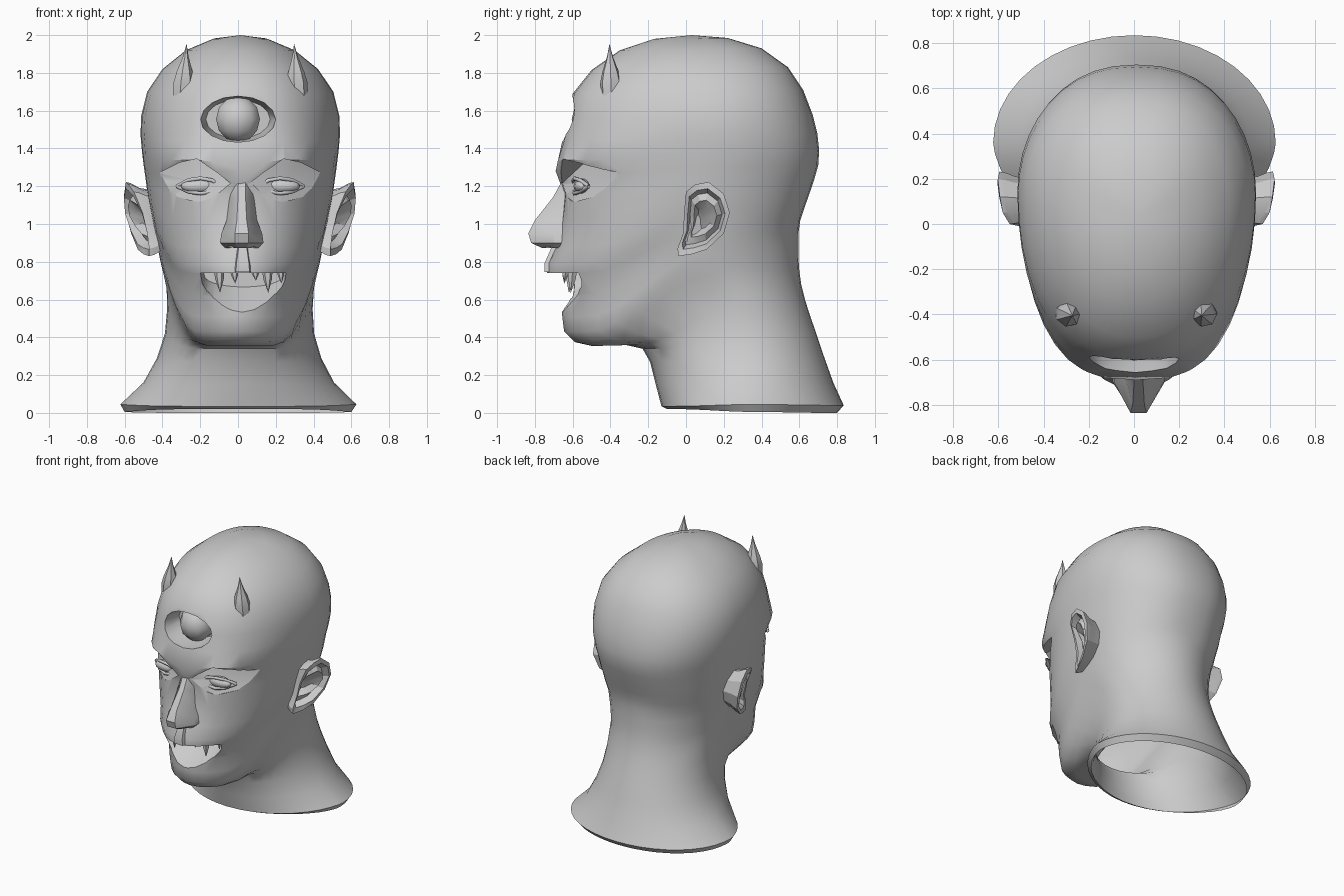
import bpy, bmesh, math
from mathutils import Vector

cube = bpy.data.objects.get("Cube")
if cube:
    bpy.data.objects.remove(cube, do_unlink=True)

GREY = bpy.data.materials.new("clay grey")
GREY.use_nodes = True
GREY.diffuse_color = (0.6, 0.6, 0.6, 1)
GREY.node_tree.nodes["Principled BSDF"].inputs["Base Color"].default_value = (0.6, 0.6, 0.6, 1)
CX = 0.012  # the head leans slightly off the centre line


def smooth(ob, angle=38):
    bpy.ops.object.select_all(action='DESELECT')
    ob.select_set(True)
    bpy.context.view_layer.objects.active = ob
    bpy.ops.object.shade_smooth_by_angle(angle=math.radians(angle))


def loft(name, rings, end=None, angle=38):
    """Skin equal-length rings and close both ends with a fan."""
    bm = bmesh.new()
    rows = [[bm.verts.new(p) for p in r] for r in rings]
    n = len(rows[0])
    for a, b in zip(rows, rows[1:]):
        for i in range(n):
            j = (i + 1) % n
            bm.faces.new((a[i], a[j], b[j], b[i]))
    for row, centre in ((rows[0], None), (rows[-1], end)):
        c = bm.verts.new(centre or sum((v.co for v in row), Vector()) / n)
        for i in range(n):
            bm.faces.new((row[i], row[(i + 1) % n], c))
    bmesh.ops.recalc_face_normals(bm, faces=bm.faces)
    me = bpy.data.meshes.new(name)
    bm.to_mesh(me)
    bm.free()
    me.materials.append(GREY)
    ob = bpy.data.objects.new(name, me)
    bpy.context.collection.objects.link(ob)
    smooth(ob, angle)
    return ob


def carve(ob, cutter):
    mod = ob.modifiers.new("carve", 'BOOLEAN')
    mod.operation, mod.solver, mod.object = 'DIFFERENCE', 'EXACT', cutter
    bpy.context.view_layer.objects.active = ob
    bpy.ops.object.modifier_apply(modifier=mod.name)
    bpy.data.objects.remove(cutter, do_unlink=True)


def spike(name, base, tip, steps, sides=7):
    """Spike from base to tip; steps are (fraction, radius)."""
    base, tip = Vector(base), Vector(tip)
    rings = [[base.lerp(tip, f) + Vector((r * math.cos(k * math.tau / sides),
                                          r * math.sin(k * math.tau / sides), 0))
              for k in range(sides)] for f, r in steps]
    return loft(name, rings, end=tip, angle=25)


# Head and neck: front line (y, z), back line (y, z), side line (x, y, z)
FRONT = [(-.10, .02), (-.13, .035), (-.16, .15), (-.19, .27), (-.23, .34), (-.32, .36),
         (-.50, .355), (-.59, .375), (-.645, .43), (-.655, .51), (-.66, .62), (-.735, .74),
         (-.735, .79), (-.69, .88), (-.66, 1.02), (-.645, 1.16), (-.66, 1.26), (-.69, 1.34),
         (-.655, 1.44), (-.625, 1.56), (-.60, 1.69), (-.50, 1.815), (-.35, 1.92), (-.17, 1.98)]
BACK = [(.80, 0), (.835, .04), (.78, .16), (.73, .30), (.69, .42), (.655, .52),
        (.63, .60), (.61, .68), (.60, .75), (.595, .82), (.595, .88), (.595, .95),
        (.605, 1.02), (.625, 1.08), (.65, 1.15), (.68, 1.24), (.70, 1.31), (.705, 1.39),
        (.695, 1.48), (.67, 1.58), (.62, 1.71), (.54, 1.83), (.40, 1.93), (.22, 1.985)]
SIDE = [(.60, .36, .005), (.625, .36, .045), (.505, .34, .16), (.435, .33, .29), (.395, .30, .42),
        (.385, .25, .55), (.39, .20, .66), (.405, .13, .73), (.42, .10, .79), (.43, .10, .84),
        (.44, .10, .89), (.455, .10, .96), (.465, .10, 1.02), (.475, .10, 1.08), (.49, .10, 1.15),
        (.50, .10, 1.23), (.51, .12, 1.30), (.52, .14, 1.38), (.528, .14, 1.47), (.525, .13, 1.57),
        (.493, .12, 1.70), (.412, .08, 1.82), (.288, .05, 1.92), (.145, .03, 1.98)]
# Above 1 narrows the front of a ring, below 1 squares it
TAPER = [1.25, 1.25, 1.15, 1.05, 1, 1.15, 1.3, 1.35, 1.35, 1.3, 1.3, 1.3, 1.15, 1, .88, .82,
         .8, .68, .72, .78, .85, .9, 1, 1]


def head_ring(i, n=40):
    (fy, fz), (by, bz), (w, sy, sz) = FRONT[i], BACK[i], SIDE[i]
    plateau = .9 if i < 8 else .82 if i < 11 else .75
    pts = []
    for k in range(n):
        t = math.tau * k / n
        s, c = math.sin(t), math.cos(t)
        if c > 0:
            ey, ez, px, py = fy, fz, min(1, TAPER[i]), max(1, TAPER[i])
        else:
            ey, ez, px, py = by, bz, (1 if i < 12 else .87), 1
        x = math.copysign(w * abs(s) ** px, s)
        g = abs(c) ** py
        f = min(1, g / plateau)
        f = f * f * (3 - 2 * f)
        z = sz + (ez - sz) * f
        if i in (16, 17) and c > 0:  # brow ridge dips to the nose
            z -= .06 * math.exp(-(x / .11) ** 2)
        pts.append((x + CX * min(1, i / 6), sy + (ey - sy) * g, z))
    return pts


head = loft("head", [head_ring(i) for i in range(len(FRONT))], end=(CX, .03, 2.0))

# Mouth opening
mouth = []
for y, sx, sz in ((-1, 1, 1), (-.66, 1, 1), (-.46, .9, .35)):
    mouth.append([(.03 + .235 * sx * math.cos(a), y, .74 - .21 * sz * abs(math.sin(a)) ** .8)
                  for a in (math.pi * (1 + k / 12) for k in range(13))])
carve(head, loft("mouth_cutter", mouth))

# Forehead eye socket
socket = [[(s * .2 * math.cos(k * math.tau / 16), y, 1.555 + s * .122 * math.sin(k * math.tau / 16))
           for k in range(16)] for y, s in ((-1, 1), (-.6, 1), (-.46, .85))]
carve(head, loft("forehead_socket_cutter", socket))

# Eye sockets under the brow: (x, z, depth)
BROW = [(.05, 1.215, .02), (.12, 1.27, .06), (.23, 1.345, .08), (.32, 1.325, .07),
        (.45, 1.26, .02), (.36, 1.15, .01), (.22, 1.115, .01), (.12, 1.15, .02)]
for m in (-1, 1):
    cut = [[(CX + m * x, -1, z) for x, z, d in BROW],
           [(CX + m * x, -.68 + 1.6 * x * x + d, z) for x, z, d in BROW]]
    carve(head, loft("eye_socket_cutter", cut, end=(CX + m * .22, -.55, 1.22)))

# Open the underside of the neck
bm = bmesh.new()
bm.from_mesh(head.data)
under = [f for f in bm.faces if f.normal.z < -.9 and f.calc_center_median().z < .05]
bmesh.ops.delete(bm, geom=under, context='FACES')
bm.to_mesh(head.data)
bm.free()
smooth(head)


def eyeball(name, loc, scale, u, v):
    bpy.ops.mesh.primitive_uv_sphere_add(segments=u, ring_count=v, radius=1, location=loc)
    ob = bpy.context.object
    ob.name, ob.scale = name, scale
    ob.data.materials.append(GREY)
    smooth(ob, 35)


# Eyes and lids
eyeball("forehead_eye", (.0, -.49, 1.555), (.122, .115, .124), 10, 6)
for m, side in ((-1, "right"), (1, "left")):
    eyeball(side + "_eye", (CX + m * .215, -.55, 1.2), (.1, .045, .04), 12, 8)
    for lid, dz in (("upper", .042), ("lower", -.038)):
        cu = bpy.data.curves.new(f"{side}_{lid}_lid", 'CURVE')
        cu.dimensions, cu.bevel_depth, cu.bevel_resolution = '3D', .011, 1
        sp = cu.splines.new('POLY')
        sp.points.add(4)
        for p, (x, y, f) in zip(sp.points, ((.1, -.59, 0), (.15, -.595, .75), (.21, -.59, 1),
                                            (.27, -.565, .8), (.335, -.515, 0))):
            p.co = (CX + m * x, y, 1.2 + dz * f, 1)
        cu.materials.append(GREY)
        bpy.context.collection.objects.link(bpy.data.objects.new(cu.name, cu))

# Nose: (z, ridge half width, ridge y, base half width, wing y)
NOSE = [(1.24, .018, -.65, .05, -.62), (1.14, .02, -.705, .065, -.64), (1.02, .026, -.80, .08, -.66),
        (.95, .036, -.835, .108, -.70), (.90, .036, -.82, .115, -.70), (.872, .025, -.76, .085, -.69)]
nose = loft("nose", [[(.02 + x, y, z) for x, y in ((-b, -.56), (-b, wy), (-r, ry),
                                                  (r, ry), (b, wy), (b, -.56))]
                     for z, r, ry, b, wy in NOSE], angle=28)
for m in (-1, 1):
    carve(nose, spike("nostril_cutter", (.02 + m * .05, -.715, .84), (.02 + m * .045, -.73, .95),
                      ((0, .03), (.5, .024)), 6))
smooth(nose, 28)

# Groove pad between nose and lip
loft("upper_lip_pad", [[(.025 + x * w, y + d, z) for x, d in ((-1, .08), (-.6, 0), (.6, 0), (1, .08))]
                       for z, w, y in ((.745, .06, -.748), (.79, .055, -.75), (.88, .035, -.71))])

# Ears: rim outline (x, y, z)
EAR = [(.56, 0, 1.17), (.59, .05, 1.21), (.603, .12, 1.222), (.612, .2, 1.16), (.605, .232, 1.06),
       (.575, .2, .95), (.54, .11, .865), (.51, .03, .84), (.48, -.04, .83), (.48, -.045, .87),
       (.49, -.015, .95), (.515, -.01, 1.06)]


def ear_ring(m, scale, inset=0, root=None):
    return [(CX * .8 + m * (root or x - inset), .095 + (y - .095) * scale, 1.03 + (z - 1.03) * scale)
            for x, y, z in EAR]


for m, side in ((-1, "right"), (1, "left")):
    loft(side + "_ear", [ear_ring(m, .72, root=.41), ear_ring(m, .84, .07), ear_ring(m, .97, .025),
                         ear_ring(m, 1), ear_ring(m, .82, -.002), ear_ring(m, .7, .045),
                         ear_ring(m, .5, .02), ear_ring(m, .3, .06)], angle=25)

# Horns
for x, tip, side in ((-.295, -.272, "right"), (.315, .297, "left")):
    spike(side + "_horn", (x, -.395, 1.68), (tip, -.405, 1.955),
          ((0, .055), (.25, .058), (.45, .045), (.75, .016)), 7)

# Upper teeth: (x, y, length, radius)
TEETH = [(-.10, -.61, .11, .028), (-.02, -.635, .06, .022), (.09, -.635, .045, .022),
         (.155, -.60, .11, .028), (.225, -.54, .06, .02)]
for k, (x, y, length, r) in enumerate(TEETH):
    spike(f"tooth_{k + 1}", (x, y, .755), (x + .005, y - .01, .745 - length),
          ((0, r), (.4, r * .8)), 6)
